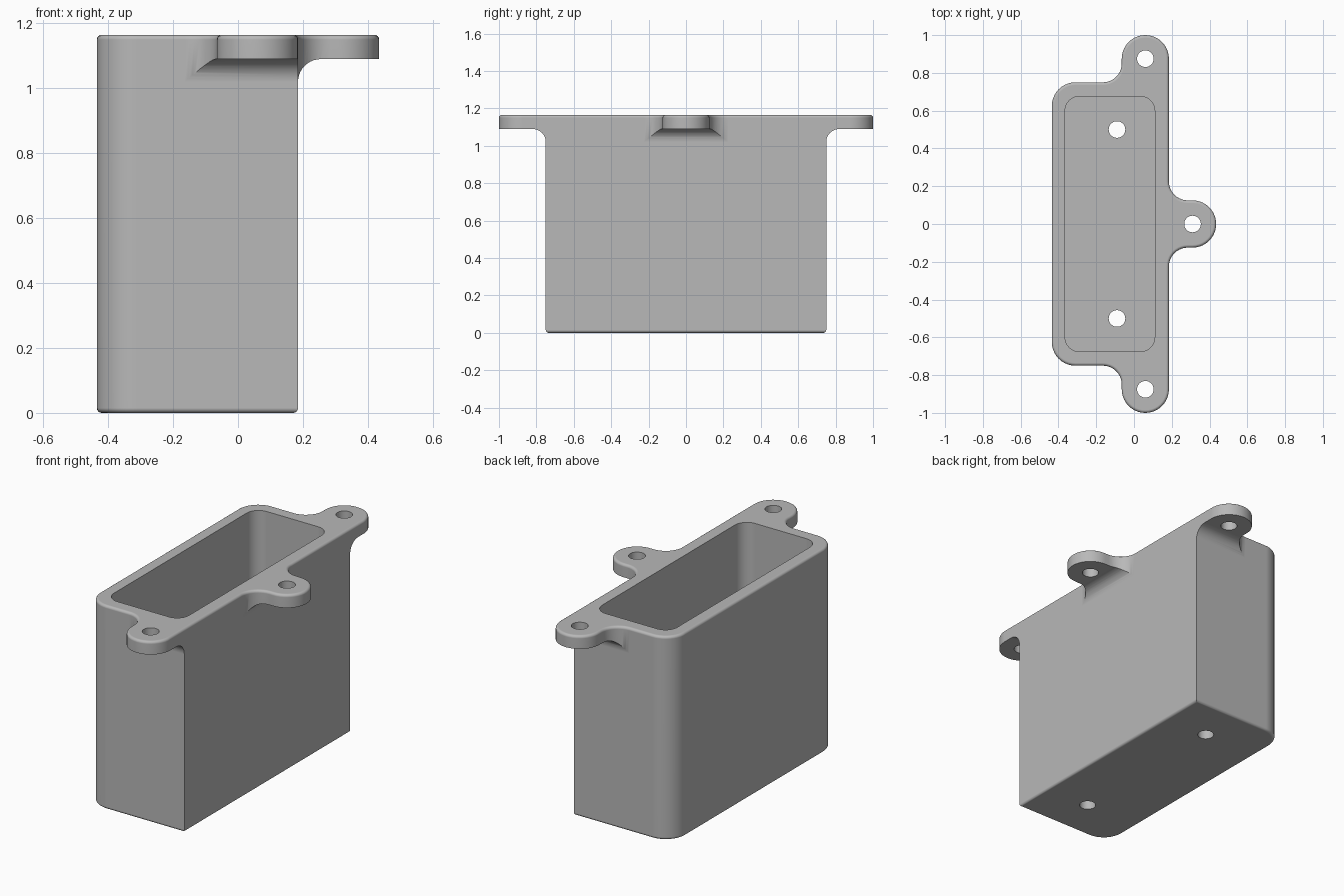
import bpy, bmesh, math

cube = bpy.data.objects.get("Cube")
if cube:
    bpy.data.objects.remove(cube, do_unlink=True)

TOP, LIP = 1.165, 1.09           # rim height, underside of the ears
LEFT, RIGHT, HALF = -0.435, 0.185, 0.75
R = 0.125                        # ear and corner radius
F = 0.1                          # plan fillet radius
G = 0.07                         # gusset fillet radius

grey = bpy.data.materials.new("plain_grey")
grey.use_nodes = True
grey.diffuse_color = (0.48, 0.48, 0.48, 1)
grey.node_tree.nodes["Principled BSDF"].inputs["Base Color"].default_value = grey.diffuse_color


def arc(cx, cy, r, a0, a1, n=10):
    """Points on an arc, angles in degrees."""
    out = []
    for i in range(n + 1):
        a = math.radians(a0 + (a1 - a0) * i / n)
        out.append((round(cx + r * math.cos(a), 5), round(cy + r * math.sin(a), 5)))
    return out


def prism(name, points, place, lo, hi):
    """Extrude a 2D outline from lo to hi; place maps (u, v, w) to a position."""
    bm = bmesh.new()
    a = [bm.verts.new(place(u, v, lo)) for u, v in points]
    b = [bm.verts.new(place(u, v, hi)) for u, v in points]
    bm.faces.new(a)
    bm.faces.new(b)
    for i in range(len(a)):
        j = (i + 1) % len(a)
        bm.faces.new((a[i], a[j], b[j], b[i]))
    bmesh.ops.recalc_face_normals(bm, faces=bm.faces)
    mesh = bpy.data.meshes.new(name)
    bm.to_mesh(mesh)
    bm.free()
    mesh.materials.append(grey)
    obj = bpy.data.objects.new(name, mesh)
    bpy.context.collection.objects.link(obj)
    return obj


def cut(target, cutter):
    """Subtract the cutter, then remove it."""
    mod = target.modifiers.new("cut", 'BOOLEAN')
    mod.operation, mod.solver, mod.object = 'DIFFERENCE', 'EXACT', cutter
    cutter.hide_render = True
    bpy.context.view_layer.objects.active = target
    bpy.ops.object.modifier_apply(modifier=mod.name)
    bpy.data.objects.remove(cutter, do_unlink=True)


def upright(u, v, w):
    return (u, v, w)


# Plan outline: front half of the box with its ears, then mirrored in y
EAR_X = RIGHT - R
front_half = (
    arc(LEFT + R, -HALF + R, R, 180, 270)
    + arc(EAR_X - R - F, -HALF - F, F, 90, 0)
    + arc(EAR_X, -1 + R, R, 180, 360, 20)
    + arc(RIGHT + F, -R - F, F, 180, 90)
    + arc(-LEFT - R, 0, R, -90, 0)
)
back_half = [(x, -y) for x, y in reversed(front_half[:-1])]
box = prism("mounting_box", front_half + back_half, upright, 0, TOP)


# Space below the ears, leaving a concave gusset against each wall
def under_profile(wall):
    return ([(wall, -0.2), (wall + 1, -0.2), (wall + 1, LIP)]
            + arc(wall + G, LIP - G, G, 90, 180))


cut(box, prism("front_space", under_profile(HALF), lambda u, v, w: (w, -u, v), -1, 1))
cut(box, prism("back_space", under_profile(HALF), lambda u, v, w: (w, u, v), -1, 1))
cut(box, prism("side_space", under_profile(RIGHT), lambda u, v, w: (u, w, v), -1.2, 1.2))

# Rounded top and bottom outer edges
bm = bmesh.new()
bm.from_mesh(box.data)
bmesh.ops.remove_doubles(bm, verts=bm.verts, dist=0.0001)
bmesh.ops.dissolve_limit(bm, angle_limit=0.01, verts=bm.verts, edges=bm.edges)
rims = [e for e in bm.edges
        if any(all(abs(v.co.z - z) < 0.0001 for v in e.verts) for z in (0, TOP))
        and e.calc_face_angle(0) > 1]
bmesh.ops.bevel(bm, geom=rims, offset=0.015, offset_type='OFFSET', segments=4,
                profile=0.5, affect='EDGES', clamp_overlap=False)
bm.to_mesh(box.data)
bm.free()

# Deep pocket with rounded corners
PX0, PX1, PY, PR = -0.365, 0.11, 0.675, 0.075
pocket = (arc(PX0 + PR, -PY + PR, PR, 180, 270) + arc(PX1 - PR, -PY + PR, PR, 270, 360)
          + arc(PX1 - PR, PY - PR, PR, 0, 90) + arc(PX0 + PR, PY - PR, PR, 90, 180))
cut(box, prism("pocket_space", pocket, upright, 0.075, 1.4))

# Screw holes in the ears and in the floor
holes = [(EAR_X, -1 + R, 1), (EAR_X, 1 - R, 1), (-LEFT - R, 0, 1),
         (-0.09, -0.5, -0.2), (-0.09, 0.5, -0.2)]
for x, y, z in holes:
    circle = arc(x, y, 0.044, 0, 360, 32)[:-1]
    cut(box, prism("hole_space", circle, upright, z, z + 0.4))

# Smooth shading with crisp edges
bpy.ops.object.select_all(action='DESELECT')
box.select_set(True)
bpy.context.view_layer.objects.active = box
bpy.ops.object.shade_smooth_by_angle(angle=math.radians(30))
weighted = box.modifiers.new("flat_faces", 'WEIGHTED_NORMAL')
weighted.keep_sharp = True
